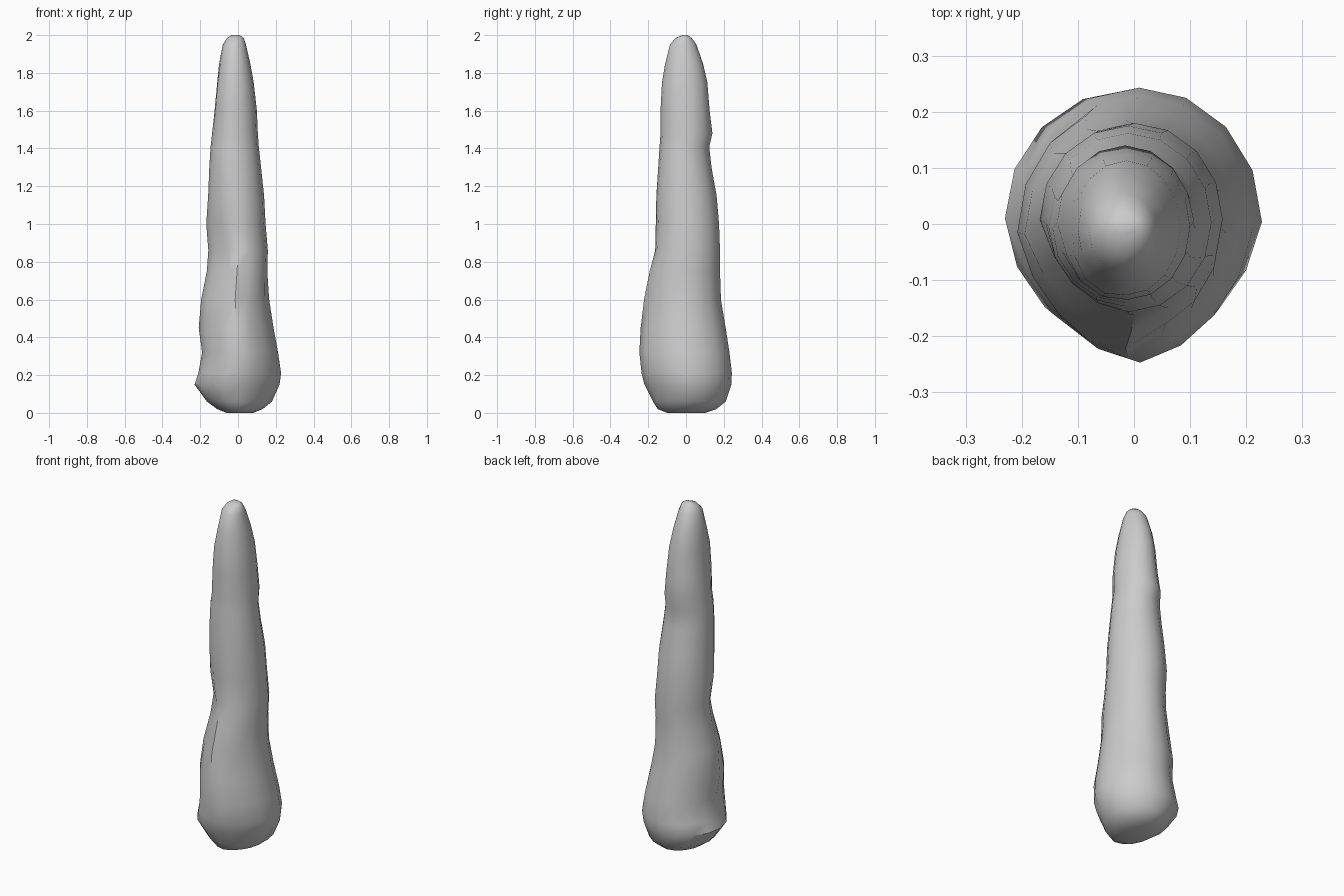
import bpy, bmesh, math

# Cross-sections: height, left x, right x, front y, back y, front-left scale
RINGS = [
    (0.00, -0.06, 0.08, -0.10, 0.10, 1.0),
    (0.02, -0.11, 0.13, -0.15, 0.16, 1.0),
    (0.06, -0.165, 0.18, -0.175, 0.21, 1.0),
    (0.15, -0.23, 0.22, -0.22, 0.24, 0.97),
    (0.21, -0.21, 0.228, -0.235, 0.243, 0.98),
    (0.32, -0.19, 0.212, -0.247, 0.23, 0.96),
    (0.45, -0.208, 0.188, -0.24, 0.21, 0.90),
    (0.60, -0.195, 0.165, -0.222, 0.185, 0.84),
    (0.75, -0.165, 0.155, -0.192, 0.18, 0.80),
    (0.86, -0.157, 0.158, -0.163, 0.18, 0.80),
    (1.00, -0.168, 0.146, -0.16, 0.175, 0.88),
    (1.15, -0.158, 0.138, -0.157, 0.162, 0.96),
    (1.30, -0.152, 0.122, -0.147, 0.135, 0.99),
    (1.41, -0.145, 0.11, -0.14, 0.123, 1.0),
    (1.48, -0.137, 0.105, -0.135, 0.14, 1.0),
    (1.60, -0.124, 0.10, -0.135, 0.125, 1.05),
    (1.75, -0.11, 0.083, -0.127, 0.113, 1.07),
    (1.85, -0.10, 0.065, -0.11, 0.09, 1.0),
    (1.95, -0.08, 0.042, -0.085, 0.055, 1.0),
    (1.985, -0.058, 0.03, -0.055, 0.03, 1.0),
    (2.00, -0.035, 0.01, -0.02, 0.01, 1.0),
]
SIDES = 16


def ring_points(z, xl, xr, yf, yb, dent):
    cx, cy = (xl + xr) / 2, (yf + yb) / 2
    rx, ry = (xr - xl) / 2, (yb - yf) / 2
    for i in range(SIDES):
        a = 2 * math.pi * i / SIDES
        # dent on the front-left, slight flattening on the front-right foot
        s = 1 + (dent - 1) * max(0, math.cos(2 * (a - math.radians(225)))) * (math.cos(a) < 0 and math.sin(a) < 0)
        if z < 0.7 and math.cos(a) > 0 and math.sin(a) < 0:
            s -= 0.08 * max(0, -math.sin(2 * a))
        yield (cx + rx * s * math.cos(a), cy + ry * s * math.sin(a), z)


# Tapered rock column lofted through the sections
bm = bmesh.new()
loops = [[bm.verts.new(p) for p in ring_points(*r)] for r in RINGS]
for lo, hi in zip(loops, loops[1:]):
    for i in range(SIDES):
        j = (i + 1) % SIDES
        bm.faces.new((lo[i], lo[j], hi[j], hi[i]))
bm.faces.new(loops[-1])
bm.faces.new(loops[0][::-1])
mesh = bpy.data.meshes.new("stalagmite")
bm.to_mesh(mesh)
bm.free()
column = bpy.data.objects.new("stalagmite", mesh)
bpy.context.collection.objects.link(column)

# Smooth shading with the sharpest creases kept
bpy.context.view_layer.objects.active = column
column.select_set(True)
bpy.ops.object.shade_smooth_by_angle(angle=math.radians(45))
